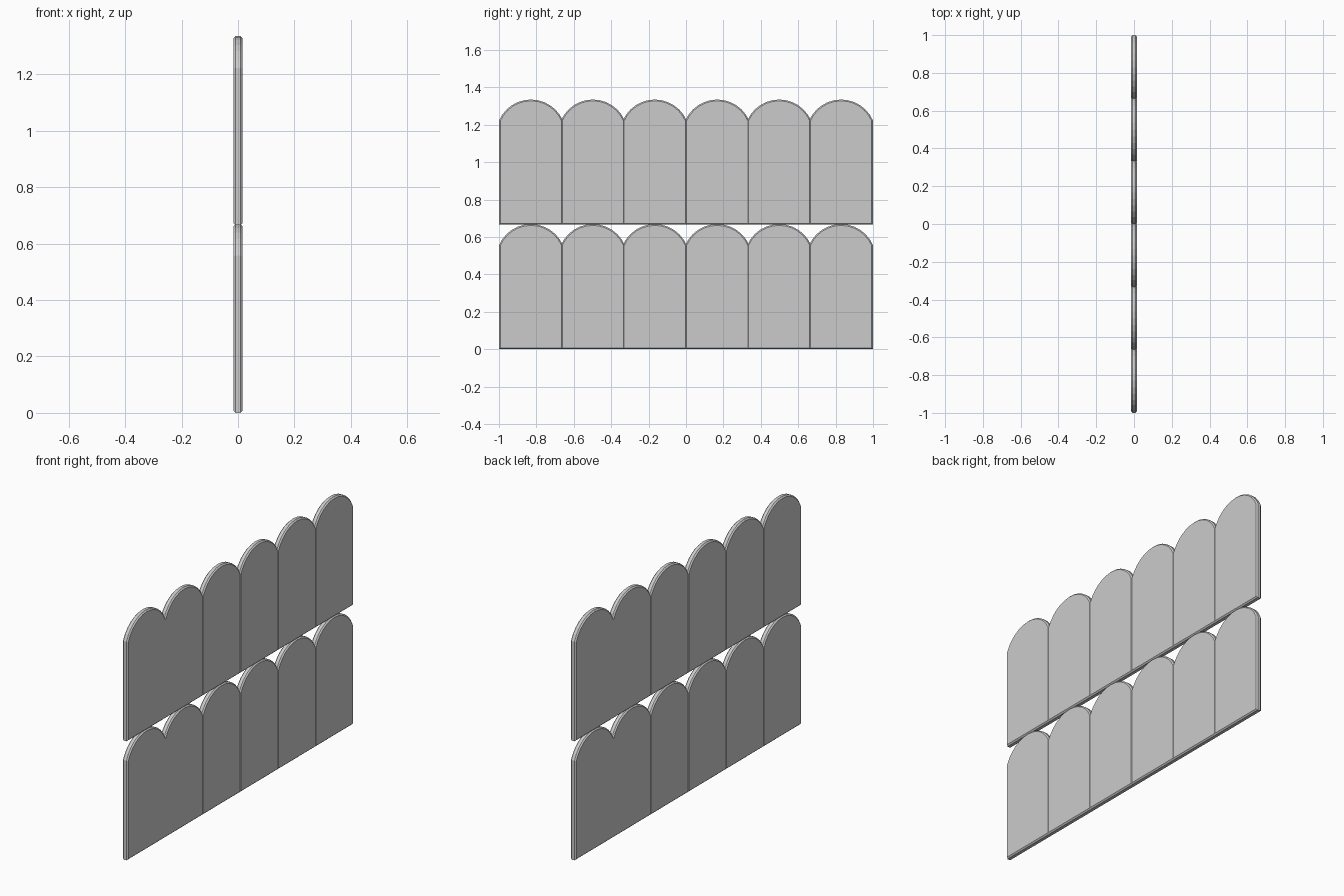
import bpy, bmesh, math

if "Cube" in bpy.data.objects:
    bpy.data.objects.remove(bpy.data.objects["Cube"])

HALF_T = 0.016      # half thickness of the boards
HALF_W = 0.1705     # half width of one board
SIDE_H = 0.557      # height where the arched top begins
RISE = 0.112        # height of the arch
BEVEL = 0.007
STEPS = 12
CENTRES = [0.167, 0.498, 0.829]
CUTS = [0.0, 0.3325, 0.6635, 1.1]


def add_board(target, yc, lo, hi):
    """One bevelled round-topped board, trimmed open where it meets its neighbours."""
    r = (HALF_W ** 2 + RISE ** 2) / (2 * RISE)
    a = math.asin(HALF_W / r)
    outline = [(-HALF_W, 0), (HALF_W, 0)]
    for i in range(STEPS + 1):
        t = a - 2 * a * i / STEPS
        outline.append((r * math.sin(t), SIDE_H + RISE - r + r * math.cos(t)))
    bm = bmesh.new()
    face = bm.faces.new([bm.verts.new((-HALF_T, yc + y, z)) for y, z in outline])
    ext = bmesh.ops.extrude_face_region(bm, geom=[face])
    moved = [v for v in ext["geom"] if isinstance(v, bmesh.types.BMVert)]
    bmesh.ops.translate(bm, verts=moved, vec=(2 * HALF_T, 0, 0))
    bmesh.ops.recalc_face_normals(bm, faces=bm.faces[:])
    rims = [e for e in bm.edges if abs(e.verts[0].co.x - e.verts[1].co.x) < 1e-5]
    bmesh.ops.bevel(bm, geom=rims, offset=BEVEL, segments=1, profile=0.5, affect='EDGES')
    for y, n in ((lo, -1), (hi, 1)):
        bmesh.ops.bisect_plane(bm, geom=bm.verts[:] + bm.edges[:] + bm.faces[:],
                               plane_co=(0, y, 0), plane_no=(0, n, 0), clear_outer=True)
    tmp = bpy.data.meshes.new("tmp")
    bm.to_mesh(tmp)
    bm.free()
    target.from_mesh(tmp)
    bpy.data.meshes.remove(tmp)


def fence_row(name, z):
    """A row of six boards joined into one panel."""
    bm = bmesh.new()
    for i, c in enumerate(CENTRES):
        add_board(bm, c, CUTS[i], CUTS[i + 1])
        add_board(bm, -c, -CUTS[i + 1], -CUTS[i])
    bmesh.ops.remove_doubles(bm, verts=bm.verts[:], dist=0.0005)
    bmesh.ops.recalc_face_normals(bm, faces=bm.faces[:])
    me = bpy.data.meshes.new(name)
    bm.to_mesh(me)
    bm.free()
    ob = bpy.data.objects.new(name, me)
    ob.location.z = z
    bpy.context.collection.objects.link(ob)


# lower and upper rows of boards
fence_row("lower_board_row", 0.0)
fence_row("upper_board_row", 0.666)
